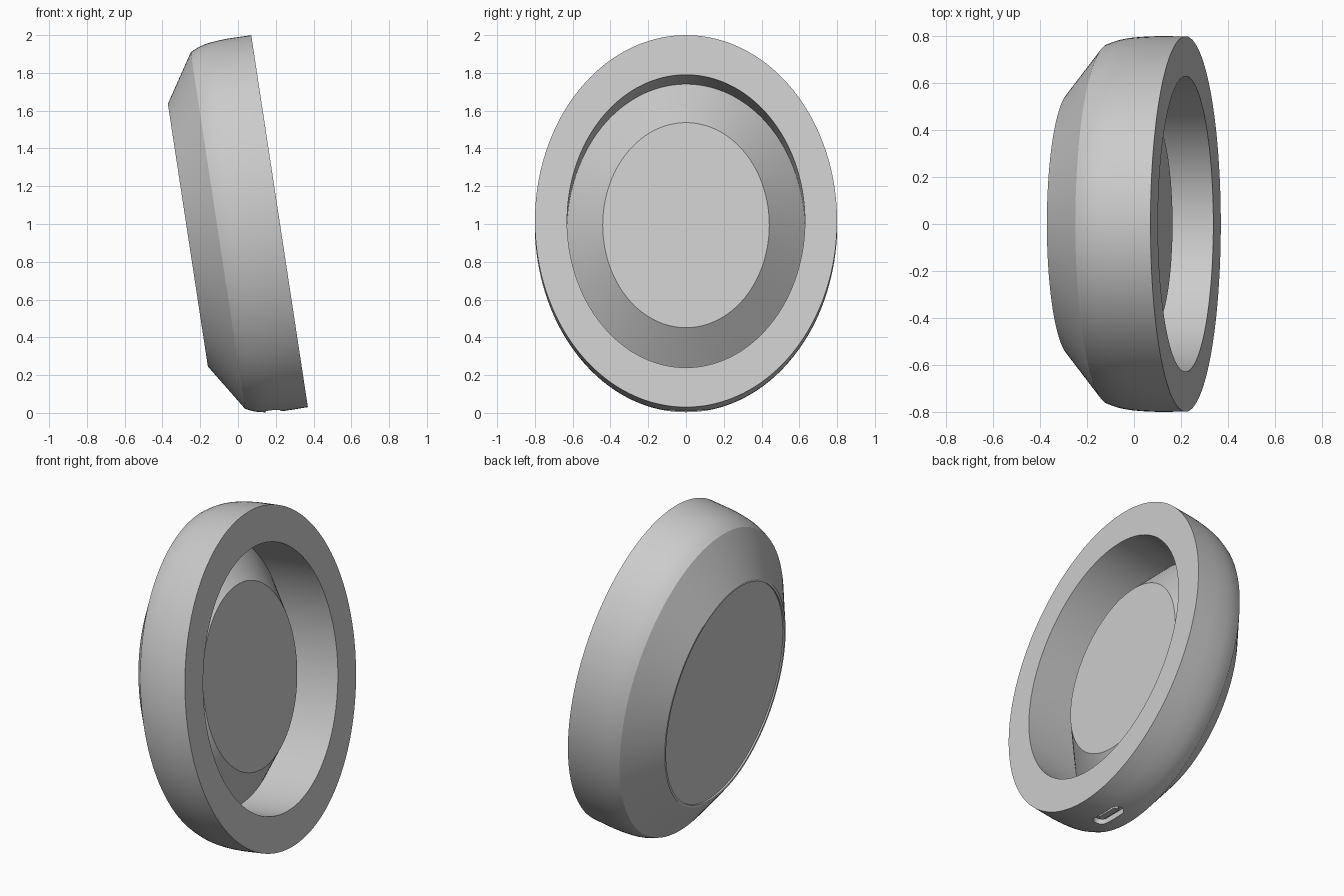
import bpy, bmesh, math
from mathutils import Matrix, Vector

if "Cube" in bpy.data.objects:
    bpy.data.objects.remove(bpy.data.objects["Cube"])

RATIO = 0.803          # width of the oval relative to its height
PLACE = Matrix.Translation((0.22, 0, 1.015)) @ Matrix.Rotation(math.radians(-8.66), 4, 'Y')


def new_object(name, bm):
    bmesh.ops.recalc_face_normals(bm, faces=bm.faces)
    mesh = bpy.data.meshes.new(name)
    bm.to_mesh(mesh)
    bm.free()
    obj = bpy.data.objects.new(name, mesh)
    bpy.context.collection.objects.link(obj)
    return obj


def oval_lathe(name, profile, steps=160):
    """Sweep (depth, radius) points around the local x axis as ovals."""
    bm = bmesh.new()
    rings = []
    for depth, radius in profile:
        rings.append([bm.verts.new((depth,
                                    radius * RATIO * math.sin(2 * math.pi * i / steps),
                                    radius * math.cos(2 * math.pi * i / steps)))
                      for i in range(steps)])
    for a, b in zip(rings, rings[1:]):
        for i in range(steps):
            j = (i + 1) % steps
            bm.faces.new((a[i], a[j], b[j], b[i]))
    bm.faces.new(rings[0])
    bm.faces.new(rings[-1])
    bm.transform(PLACE)
    return new_object(name, bm)


def pill(name, half_len, radius, depth, z0, z1, steps=16):
    """Rounded slot prism, long in y, extruded in local z."""
    bm = bmesh.new()
    pts = []
    for side in (1, -1):
        for i in range(steps + 1):
            a = math.pi * i / steps + (0 if side > 0 else math.pi)
            pts.append((depth + radius * math.cos(a),
                        side * (half_len - radius) + radius * math.sin(a)))
    face = bm.faces.new([bm.verts.new((x, y, z0)) for x, y in pts])
    out = bmesh.ops.extrude_face_region(bm, geom=[face])
    bmesh.ops.translate(bm, vec=(0, 0, z1 - z0),
                        verts=[v for v in out['geom'] if isinstance(v, bmesh.types.BMVert)])
    bm.transform(PLACE)
    return new_object(name, bm)


def cut(target, cutter):
    cutter.hide_render = True
    mod = target.modifiers.new("cut", 'BOOLEAN')
    mod.operation = 'DIFFERENCE'
    mod.solver = 'EXACT'
    mod.object = cutter
    bpy.context.view_layer.objects.active = target
    bpy.ops.object.modifier_apply(modifier=mod.name)
    bpy.data.objects.remove(cutter)


# Oval housing: raised inner pad, well wall, flat front rim, rounded side, back cone, inset back plate
housing = oval_lathe("housing", [
    (-0.14, 0.549), (-0.33, 0.784), (0.0, 0.784), (0.0, 0.996),
    (-0.12, 0.997), (-0.17, 0.995), (-0.22, 0.990), (-0.25, 0.985),
    (-0.28, 0.977), (-0.305, 0.967), (-0.33, 0.955),
    (-0.491, 0.703), (-0.491, 0.688), (-0.481, 0.688)])

# Charging port recess in the bottom
cut(housing, pill("port_cutter", 0.11, 0.04, -0.185, -1.05, -0.95))

# Small round hole low on the front side
bm = bmesh.new()
bmesh.ops.create_cone(bm, cap_ends=True, segments=32, radius1=0.03, radius2=0.03, depth=0.06)
u = -0.864
y = -0.8 * math.sqrt(1 - (u / 0.996) ** 2)
normal = Vector((0, y / 0.64, u / 0.992)).normalized()
bm.transform(PLACE @ Matrix.Translation((-0.172, y, u))
             @ normal.to_track_quat('Z', 'Y').to_matrix().to_4x4())
cut(housing, new_object("hole_cutter", bm))

# Connector tongue inside the port
tongue = pill("port_tongue", 0.075, 0.016, -0.185, -0.975, -0.94)

for obj in (housing, tongue):
    bpy.ops.object.select_all(action='DESELECT')
    obj.select_set(True)
    bpy.context.view_layer.objects.active = obj
    bpy.ops.object.shade_smooth_by_angle(angle=math.radians(30))
